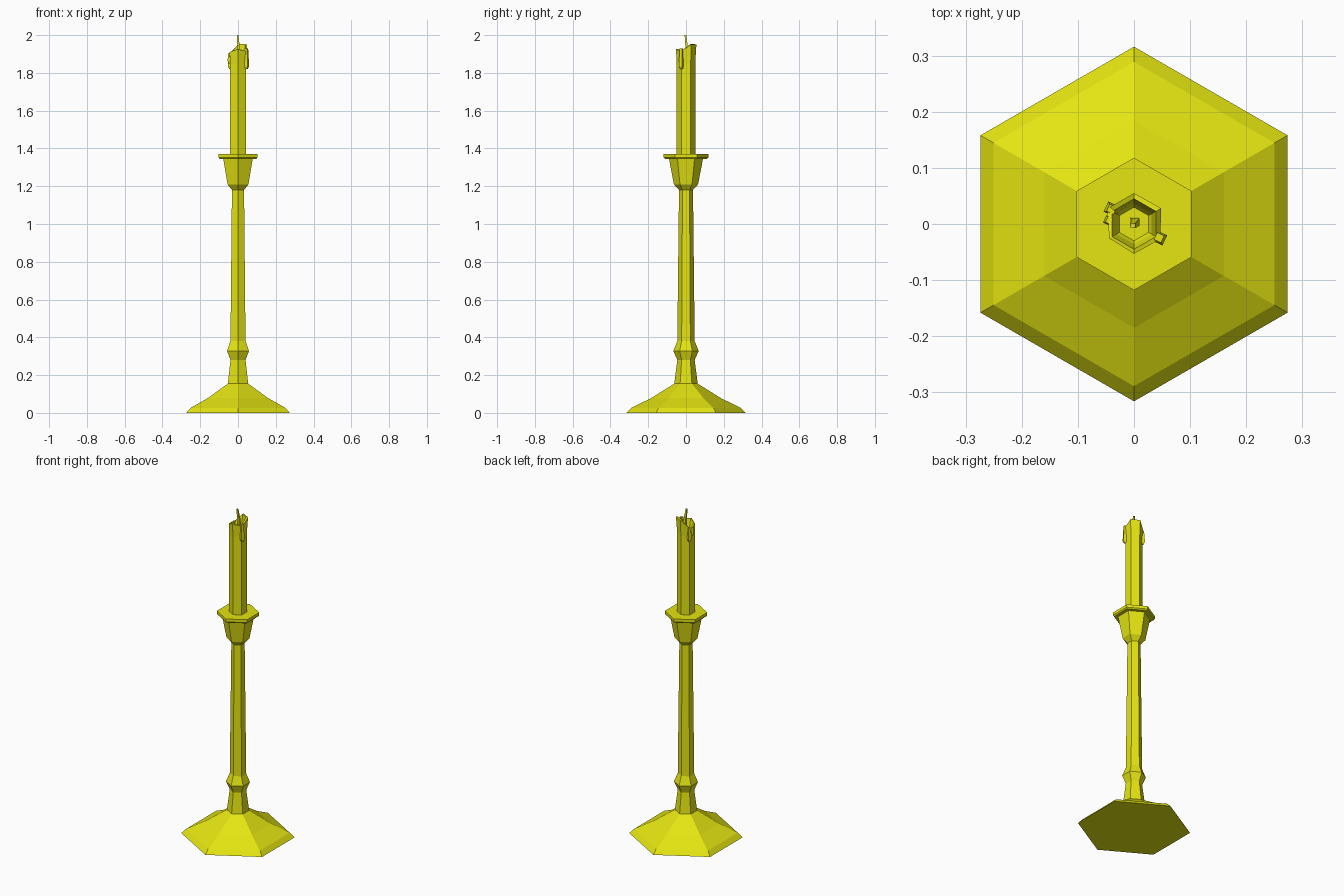
import bpy, bmesh, math

if "Cube" in bpy.data.objects:
    bpy.data.objects.remove(bpy.data.objects["Cube"])

yellow = bpy.data.materials.new("yellow")
yellow.diffuse_color = (0.78, 0.78, 0.006, 1)
yellow.use_nodes = True
yellow.node_tree.nodes["Principled BSDF"].inputs["Base Color"].default_value = yellow.diffuse_color


def ring(r, z, n=6, cx=0, cy=0, turn=90):
    """Regular polygon; r and z may be one number or one per corner."""
    rs = r if isinstance(r, (list, tuple)) else [r] * n
    zs = z if isinstance(z, (list, tuple)) else [z] * n
    out = []
    for i in range(n):
        a = math.radians(turn + 360 * i / n)
        out.append((cx + rs[i] * math.cos(a), cy + rs[i] * math.sin(a), zs[i]))
    return out


def loft(name, rings):
    """Flat-shaded closed solid through a stack of rings."""
    bm = bmesh.new()
    loops = [[bm.verts.new(p) for p in rg] for rg in rings]
    n = len(loops[0])
    for a, b in zip(loops, loops[1:]):
        for i in range(n):
            j = (i + 1) % n
            bm.faces.new((a[i], a[j], b[j], b[i]))
    bm.faces.new(loops[0][::-1])
    bm.faces.new(loops[-1])
    bmesh.ops.recalc_face_normals(bm, faces=bm.faces)
    me = bpy.data.meshes.new(name)
    bm.to_mesh(me)
    bm.free()
    me.materials.append(yellow)
    ob = bpy.data.objects.new(name, me)
    bpy.context.collection.objects.link(ob)
    return ob


def turned(name, profile):
    return loft(name, [ring(r, z) for r, z in profile])


# Flared foot
turned("base", [(0.316, 0), (0.289, 0.027), (0.185, 0.078), (0.062, 0.155)])

# Stem with its knob
turned("stem", [(0.062, 0.155), (0.046, 0.28), (0.067, 0.328),
                (0.046, 0.38), (0.037, 1.19)])

# Candle cup and drip plate
turned("cup", [(0.037, 1.18), (0.064, 1.21), (0.09, 1.345)])
turned("drip_plate", [(0.112, 1.345), (0.118, 1.352), (0.118, 1.37)])

# Candle with uneven melted rim and hollow top (corners start at the back, go left)
rim = [1.95, 1.90, 1.91, 1.925, 1.915, 1.95]
loft("candle", [
    ring(0.049, 1.36),
    ring(0.049, 1.85),
    ring([0.055, 0.055, 0.051, 0.053, 0.054, 0.056], rim),
    ring(0.045, [z + 0.002 for z in rim]),
    ring(0.036, 1.885),
    ring(0.03, 1.875),
])

# Wax drips hanging over the rim
for name, x, y, low, high, r in [
        ("drip_right", 0.046, -0.025, 1.82, 1.93, 0.014),
        ("drip_left", -0.041, 0.027, 1.82, 1.905, 0.014),
        ("drip_side", -0.046, 0.006, 1.85, 1.905, 0.01)]:
    loft(name, [ring(r * 0.5, low, 4, x * 0.97, y * 0.97, 20),
                ring(r, low + 0.015, 4, x, y, 20),
                ring(r * 0.7, high, 4, x * 0.97, y * 0.97, 20)])

# Bent wick
loft("wick", [ring(0.011, 1.87, 4, 0, 0.004, 45),
              ring(0.009, 1.94, 4, 0.003, 0.003, 45),
              ring(0.006, 2.0, 4, -0.002, -0.003, 45)])
